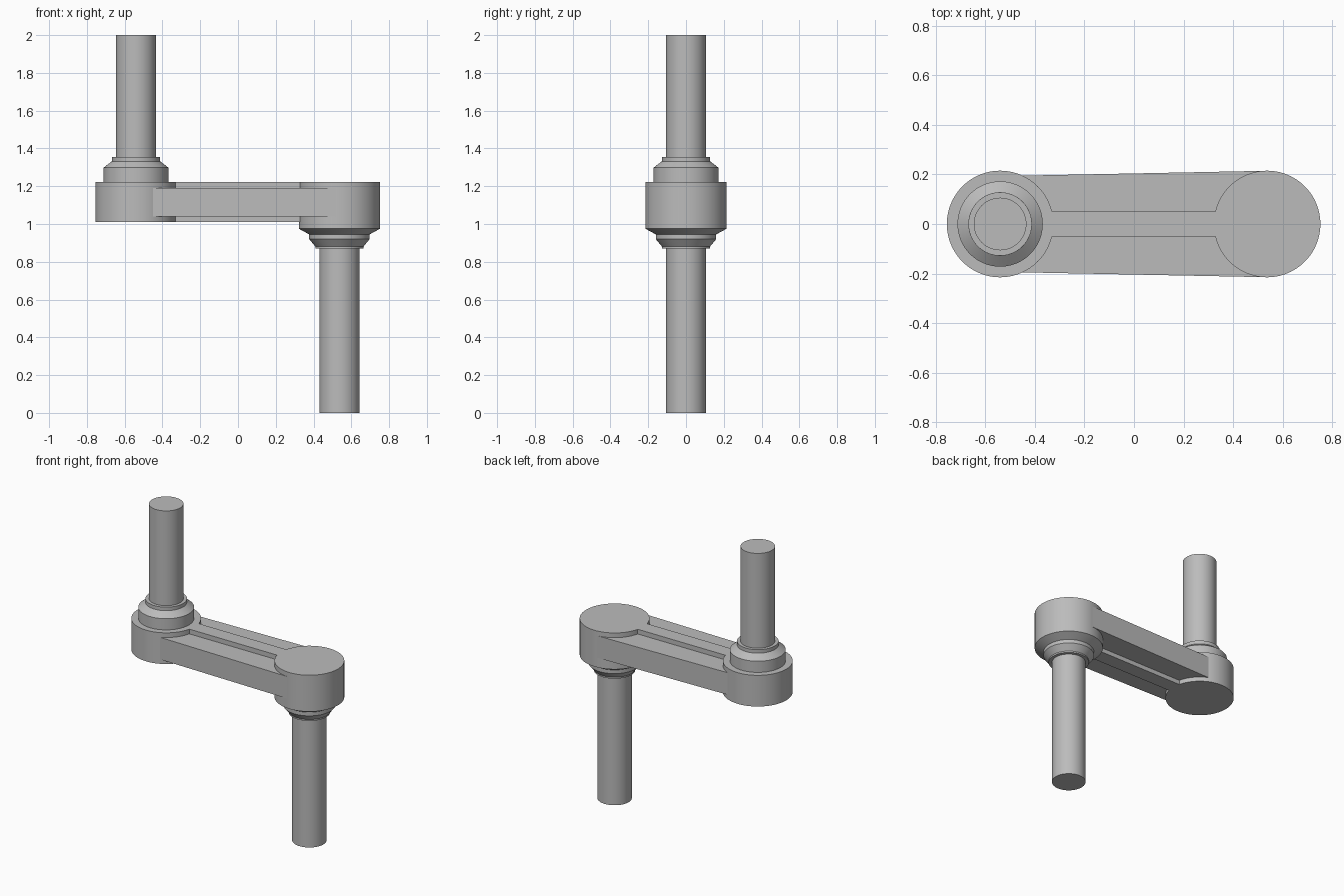
import bpy
import bmesh
import math

cube = bpy.data.objects.get("Cube")
if cube:
    bpy.data.objects.remove(cube, do_unlink=True)

# One plain grey for the whole casting
GREY = (0.5, 0.5, 0.5, 1.0)
grey = bpy.data.materials.new("plain grey")
grey.use_nodes = True
grey.diffuse_color = GREY
bsdf = next(n for n in grey.node_tree.nodes if n.type == 'BSDF_PRINCIPLED')
bsdf.inputs["Base Color"].default_value = GREY

SEGMENTS = 96
LEFT_X, RIGHT_X = -0.54, 0.537
BOSS_R = 0.215


def finish(bm, name, smooth=False):
    bmesh.ops.recalc_face_normals(bm, faces=bm.faces[:])
    mesh = bpy.data.meshes.new(name)
    bm.to_mesh(mesh)
    bm.free()
    mesh.materials.append(grey)
    obj = bpy.data.objects.new(name, mesh)
    bpy.context.collection.objects.link(obj)
    if smooth:
        bpy.ops.object.select_all(action='DESELECT')
        obj.select_set(True)
        bpy.context.view_layer.objects.active = obj
        bpy.ops.object.shade_smooth_by_angle(angle=math.radians(20))
    return obj


def turned(name, x, profile):
    """Solid of revolution about a vertical axis from (radius, z) points."""
    bm = bmesh.new()
    rings = []
    for r, z in profile:
        rings.append([bm.verts.new((x + r * math.cos(a), r * math.sin(a), z))
                      for a in (math.tau * i / SEGMENTS for i in range(SEGMENTS))])
    for low, high in zip(rings, rings[1:]):
        for i in range(SEGMENTS):
            j = (i + 1) % SEGMENTS
            bm.faces.new((low[i], low[j], high[j], high[i]))
    bm.faces.new(rings[0][::-1])
    bm.faces.new(rings[-1])
    return finish(bm, name, smooth=True)


def bar(name, x0, half0, x1, half1, z0, z1):
    """Tapered bar along x, given its half width at each end."""
    bm = bmesh.new()
    base = bm.faces.new([bm.verts.new((x, y, z0)) for x, y in
                         ((x0, -half0), (x1, -half1), (x1, half1), (x0, half0))])
    out = bmesh.ops.extrude_face_region(bm, geom=[base])
    for v in out["geom"]:
        if isinstance(v, bmesh.types.BMVert):
            v.co.z = z1
    return finish(bm, name)


# Upper shaft with its boss and stepped collar
turned("upper_shaft", LEFT_X, [
    (BOSS_R, 1.01), (BOSS_R, 1.222), (0.172, 1.222), (0.172, 1.298),
    (0.128, 1.332), (0.128, 1.356), (0.106, 1.356), (0.106, 2.0)])

# Lower shaft with its stepped collar and chamfered boss
turned("lower_shaft", RIGHT_X, [
    (0.106, 0.0), (0.106, 0.87), (0.127, 0.87), (0.127, 0.88),
    (0.16, 0.92), (0.16, 0.945), (BOSS_R, 0.975), (BOSS_R, 1.222)])

# Crank arm and the raised rib along its middle, above and below
bar("crank_arm", -0.45, 0.195, 0.52, 0.2143, 1.04, 1.19)
bar("centre_rib", -0.331, 0.05, 0.328, 0.05, 1.01, 1.222)
